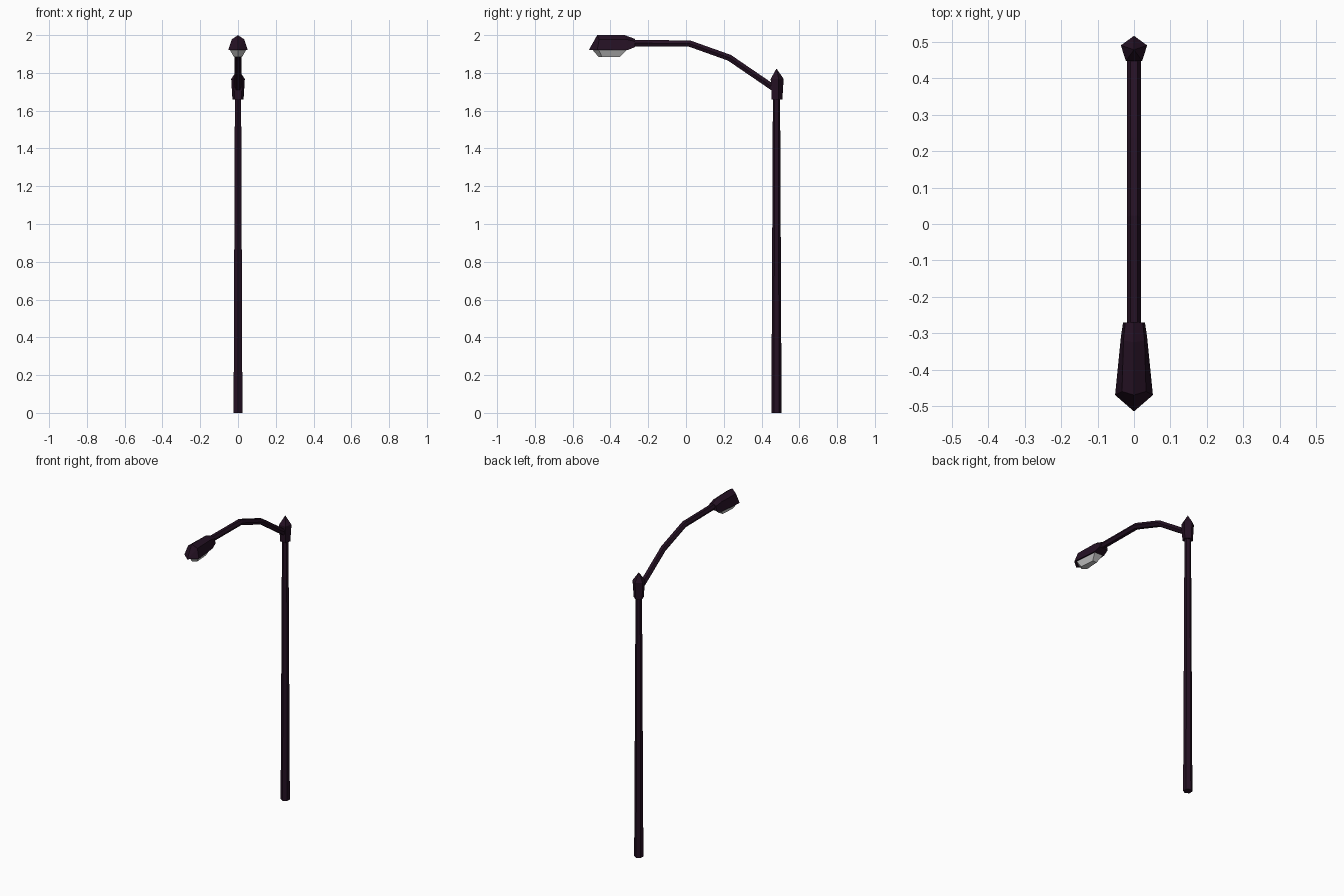
import bpy, bmesh, math
from mathutils import Vector

if "Cube" in bpy.data.objects:
    bpy.data.objects.remove(bpy.data.objects["Cube"])


def material(name, rgb):
    m = bpy.data.materials.new(name)
    m.diffuse_color = (*rgb, 1)
    m.use_nodes = True
    m.node_tree.nodes["Principled BSDF"].inputs["Base Color"].default_value = m.diffuse_color
    return m


DARK = material("dark_plum_metal", (0.018, 0.0055, 0.017))
GLASS = material("pale_grey_glass", (0.6, 0.6, 0.6))


def loft(name, rings, mat):
    """Skin a list of rings; a ring of one point makes a pointed end."""
    bm = bmesh.new()
    vs = [[bm.verts.new(p) for p in r] for r in rings]
    for a, b in zip(vs, vs[1:]):
        n = max(len(a), len(b))
        for i in range(n):
            j = (i + 1) % n
            if len(b) == 1:
                bm.faces.new((a[i], a[j], b[0]))
            else:
                bm.faces.new((a[i], a[j], b[j], b[i]))
    for end in (vs[0], vs[-1]):
        if len(end) > 2:
            bm.faces.new(end)
    bmesh.ops.recalc_face_normals(bm, faces=bm.faces)
    me = bpy.data.meshes.new(name)
    bm.to_mesh(me)
    bm.free()
    me.materials.append(mat)
    ob = bpy.data.objects.new(name, me)
    bpy.context.collection.objects.link(ob)
    return ob


def ring(n, r, z, y=0.479):
    # horizontal polygon with one corner towards the back
    return [(r * math.sin(2 * math.pi * i / n), y + r * math.cos(2 * math.pi * i / n), z)
            for i in range(n)]


# Tapered pole
loft("pole", [ring(6, 0.027, 0), ring(6, 0.019, 1.70)], DARK)

# Collar with pointed cap
loft("pole_cap", [ring(5, 0.031, 1.66), ring(5, 0.038, 1.768), [(0, 0.479, 1.823)]], DARK)

# Bent arm, swept along the side profile
path = [Vector((0, y, z)) for y, z in
        [(0.479, 1.71), (0.23, 1.88), (0.02, 1.955), (-0.29, 1.958)]]
rings = []
for i, p in enumerate(path):
    d_in = (p - path[max(i - 1, 0)]).normalized()
    d_out = (path[min(i + 1, len(path) - 1)] - p).normalized()
    t = (d_in + d_out).normalized()
    up = Vector((1, 0, 0)).cross(t)
    if up.z < 0:
        up = -up
    rings.append([p + 0.0195 * (Vector((1, 0, 0)) * math.sin(k * math.pi / 3 + math.pi / 6)
                                + up * math.cos(k * math.pi / 3 + math.pi / 6))
                  for k in range(6)])
loft("arm", rings, DARK)


def section(ridge, shoulder, rim):
    # five-point house-shaped section, mirrored about x = 0
    (x1, y1, z1), (x2, y2, z2) = shoulder, rim
    return [(0, *ridge), (x1, y1, z1), (x2, y2, z2), (-x2, y2, z2), (-x1, y1, z1)]


# Lamp housing, back to pointed nose
loft("lamp_housing", [
    section((-0.27, 1.98), (0.024, -0.27, 1.967), (0.030, -0.27, 1.937)),
    section((-0.325, 2.0), (0.029, -0.32, 1.978), (0.036, -0.31, 1.92)),
    section((-0.47, 2.0), (0.033, -0.46, 1.978), (0.052, -0.47, 1.92)),
    [(0, -0.515, 1.92)]], DARK)


def lens(z, nose, w1, y1, w2, y2):
    return [(0, nose, z), (w1, y1, z), (w2, y2, z), (-w2, y2, z), (-w1, y1, z)]


# Glass lens under the housing
loft("lamp_glass", [lens(1.922, -0.495, 0.043, -0.462, 0.030, -0.312),
                    lens(1.885, -0.463, 0.022, -0.445, 0.015, -0.35)], GLASS)
